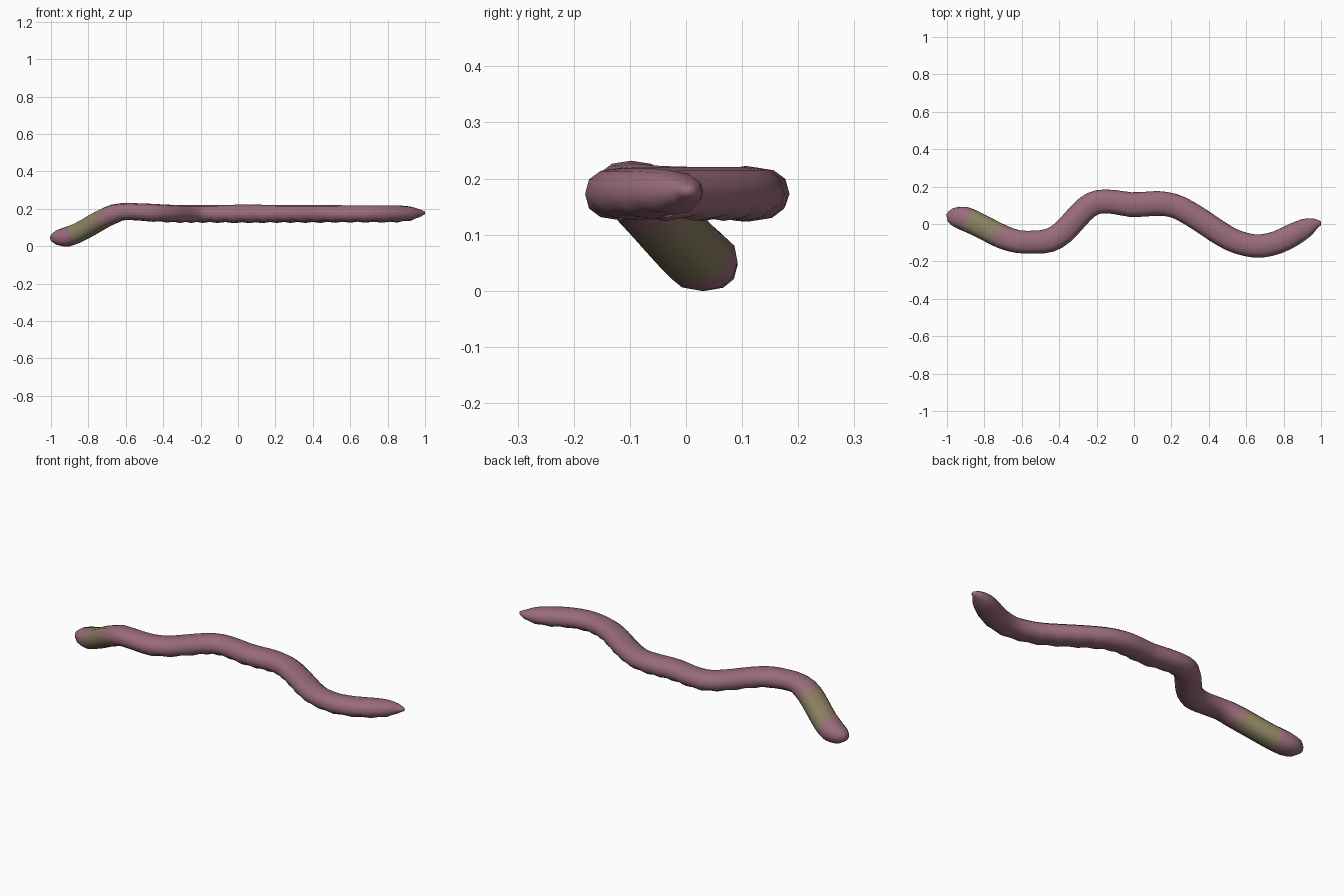
import bpy, bmesh, math
from mathutils import Vector

if "Cube" in bpy.data.objects:
    bpy.data.objects.remove(bpy.data.objects["Cube"])

def material(name, rgb):
    m = bpy.data.materials.new(name)
    m.diffuse_color = (*rgb, 1)
    m.use_nodes = True
    m.node_tree.nodes["Principled BSDF"].inputs["Base Color"].default_value = m.diffuse_color
    return m

MATS = [material("dusty pink skin", (0.32, 0.15, 0.195)),
        material("olive band", (0.25, 0.21, 0.115)),
        material("band edge", (0.285, 0.18, 0.15))]

# body centre line: x, y, z, thickness
PATH = [(-1.0, .032, .052, .3), (-.97, .036, .052, .74), (-.91, .03, .057, 1),
        (-.84, .0, .085, 1), (-.77, -.036, .125, 1), (-.70, -.07, .163, 1),
        (-.62, -.094, .190, .96), (-.53, -.097, .189, .96), (-.45, -.087, .184, 1),
        (-.38, -.045, .18, 1), (-.31, .03, .178, 1), (-.25, .09, .178, 1),
        (-.19, .118, .178, 1), (-.11, .118, .178, 1), (-.02, .104, .178, 1.03),
        (.06, .106, .178, 1.03), (.13, .110, .178, 1.03), (.21, .099, .178, 1),
        (.28, .067, .178, 1), (.36, .018, .178, 1), (.44, -.036, .178, 1),
        (.52, -.083, .178, .98), (.60, -.110, .178, .97), (.68, -.118, .178, .97),
        (.77, -.097, .178, .97), (.85, -.058, .178, .95), (.92, -.02, .18, .8),
        (.97, .001, .182, .45), (1.0, .002, .184, .15)]
STEPS, SIDES = 2, 12
HALF_W, HALF_H = .064, .048

def smooth_path(pts, steps):
    v = [Vector(p) for p in pts]
    out = []
    for i in range(len(v) - 1):
        a, b, c, d = v[max(i - 1, 0)], v[i], v[i + 1], v[min(i + 2, len(v) - 1)]
        for k in range(steps):
            t = k / steps
            out.append(.5 * (2 * b + (c - a) * t + (2 * a - 5 * b + 4 * c - d) * t * t
                             + (3 * b - a - 3 * c + d) * t ** 3))
    return out + [v[-1]]

def soft(v, p=.85):
    return math.copysign(abs(v) ** p, v)

# worm body: slightly flattened tube with a ribbed belly
pts = smooth_path(PATH, STEPS)
bm = bmesh.new()
rings = []
for i, p in enumerate(pts):
    t = (pts[min(i + 1, len(pts) - 1)] - pts[max(i - 1, 0)]).xyz.normalized()
    side = Vector((0, 0, 1)).cross(t).normalized()
    up = t.cross(side)
    rib = .0055 if (i % 2 and p.x > -.45) else 0
    ring = []
    for k in range(SIDES):
        a = math.tau * k / SIDES
        u, w = soft(math.cos(a)) * HALF_W, soft(math.sin(a)) * HALF_H
        # the raised head stretch is rounder
        w *= 1.1 if p.x < -.65 else 1
        if math.sin(a) < -.1:
            w += rib
        ring.append(bm.verts.new(p.xyz + (side * u + up * w) * p.w))
    rings.append(ring)

for i in range(len(rings) - 1):
    mid = (pts[i].x + pts[i + 1].x) / 2
    idx = 1 if -.88 < mid < -.73 else 2 if -.73 < mid < -.70 else 0
    for k in range(SIDES):
        n = (k + 1) % SIDES
        f = bm.faces.new((rings[i][k], rings[i][n], rings[i + 1][n], rings[i + 1][k]))
        f.material_index = idx
        f.smooth = True
for r in (rings[0], rings[-1]):
    bm.faces.new(r).smooth = True
bmesh.ops.recalc_face_normals(bm, faces=bm.faces)

# rest on the ground
low = min(v.co.z for v in bm.verts)
bmesh.ops.translate(bm, verts=bm.verts, vec=(0, 0, -low))

me = bpy.data.meshes.new("worm_body")
bm.to_mesh(me)
bm.free()
for m in MATS:
    me.materials.append(m)
ob = bpy.data.objects.new("worm_body", me)
bpy.context.collection.objects.link(ob)
